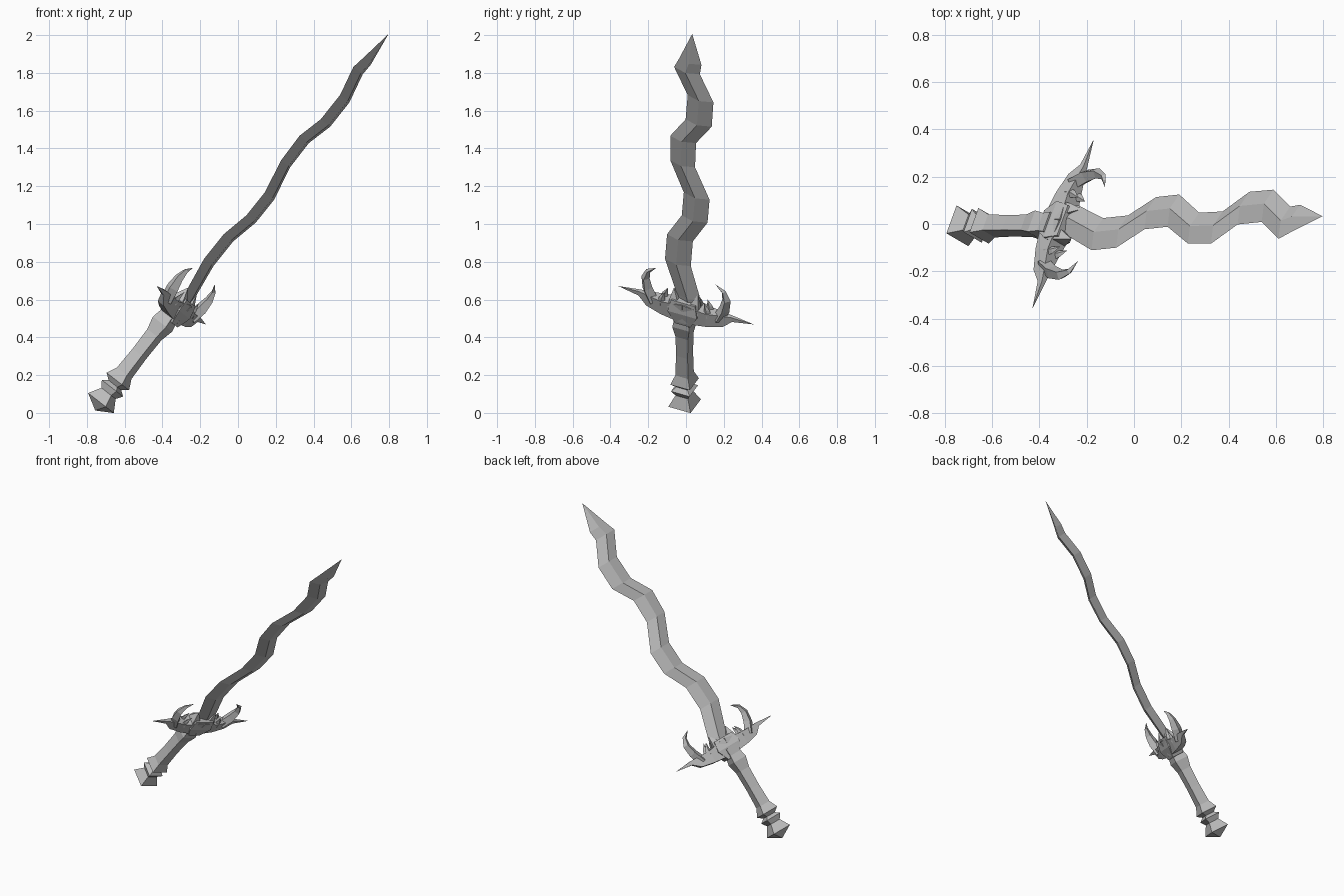
import bpy
import bmesh
from mathutils import Vector

cube = bpy.data.objects.get("Cube")
if cube:
    bpy.data.objects.remove(cube, do_unlink=True)

# One plain grey material for the whole sword
grey = bpy.data.materials.new("plain_grey")
grey.use_nodes = True
grey.diffuse_color = (0.5, 0.5, 0.5, 1)
grey.node_tree.nodes["Principled BSDF"].inputs["Base Color"].default_value = grey.diffuse_color

# Sword frame: along the blade, across its width, and through its thickness
centre = Vector((-0.30, 0, 0.57))
along = Vector((0.615, 0, 0.788)).normalized()
across = Vector((0.325, 0.91, -0.265))
across = (across - along * across.dot(along)).normalized()
through = along.cross(across)


def place(a, w, n):
    return centre + along * a + across * w + through * n


def loft(name, rings):
    """Skin a row of equal point rings, given as (along, across, through)."""
    bm = bmesh.new()
    loops = [[bm.verts.new(place(*p)) for p in ring] for ring in rings]
    for low, high in zip(loops, loops[1:]):
        for i in range(len(low)):
            j = (i + 1) % len(low)
            bm.faces.new((low[i], low[j], high[j], high[i]))
    bm.faces.new(loops[0])
    bm.faces.new(loops[-1])
    bmesh.ops.remove_doubles(bm, verts=bm.verts, dist=0.0005)
    bmesh.ops.dissolve_degenerate(bm, edges=bm.edges, dist=0.0005)
    bmesh.ops.recalc_face_normals(bm, faces=bm.faces)
    mesh = bpy.data.meshes.new(name)
    bm.to_mesh(mesh)
    bm.free()
    mesh.materials.append(grey)
    obj = bpy.data.objects.new(name, mesh)
    bpy.context.collection.objects.link(obj)


square = ((1, 1), (-1, 1), (-1, -1), (1, -1))
diamond = ((1, 0), (0, 1), (-1, 0), (0, -1))


def limb(name, side, stations, section, shift=0):
    """Tapered limb in the guard plane; stations are (across, along, half width, half depth)."""
    rings = []
    for i, (w, a, half, depth) in enumerate(stations):
        before = stations[max(i - 1, 0)]
        after = stations[min(i + 1, len(stations) - 1)]
        d = Vector((after[0] - before[0], after[1] - before[1])).normalized()
        rings.append([(a + d.x * half * u, side * (w - d.y * half * u), shift + depth * v)
                      for u, v in section])
    loft(name, rings)


# Wavy blade with a diamond section: (along, centre offset, half width, half depth)
blade = [
    (-0.04, 0.03, 0.06, 0.022), (0.06, 0.015, 0.07, 0.022),
    (0.268, -0.052, 0.075, 0.022), (0.435, -0.043, 0.075, 0.022),
    (0.587, 0.04, 0.075, 0.022), (0.743, 0.049, 0.075, 0.022),
    (0.93, -0.036, 0.072, 0.022), (1.092, -0.036, 0.075, 0.022),
    (1.23, 0.052, 0.076, 0.022), (1.394, 0.06, 0.075, 0.022),
    (1.555, -0.022, 0.075, 0.022), (1.62, -0.004, 0.065, 0.02),
    (1.807, 0.004, 0, 0),
]
# The blade leans slightly away from the grip axis
lean_across, lean_through = 0.01, 0.017
loft("blade", [[(a, w + a * lean_across + h * u, a * lean_through + t * v) for u, v in diamond]
               for a, w, h, t in blade])

# Square grip with collar and stepped pommel: (along, half side)
grip = [
    (-0.72, 0), (-0.67, 0.065), (-0.605, 0.036), (-0.571, 0.054),
    (-0.55, 0.032), (-0.525, 0.057), (-0.47, 0.037), (-0.34, 0.034),
    (-0.21, 0.036), (-0.14, 0.049), (-0.09, 0.041), (-0.04, 0.045),
]
loft("grip_and_pommel", [[(a, h * u - 0.014, h * v + 0.012) for u, v in square]
                         for a, h in grip])

# Guard block around the foot of the blade
loft("guard_block", [[(a, w * u, n * v) for u, v in square]
                     for a, w, n in ((-0.105, 0.045, 0.042), (-0.03, 0.085, 0.05), (0.04, 0.07, 0.038))])

# Each side of the guard: arm with end spike, curved hook and small teeth
for side, label in ((1, "left"), (-1, "right")):
    limb("guard_arm_" + label, side, [
        (0, -0.03, 0.06, 0.047), (0.13, -0.035, 0.042, 0.036),
        (0.215, -0.025, 0.035, 0.021), (0.27, -0.003, 0.014, 0.01), (0.395, 0, 0, 0)], square)
    limb("guard_hook_" + label, side, [
        (0.19, -0.03, 0.034, 0.036), (0.224, 0.045, 0.03, 0.036),
        (0.236, 0.11, 0.024, 0.025), (0.22, 0.16, 0.014, 0.013), (0.172, 0.195, 0, 0)], diamond)
    limb("guard_peak_" + label, side, [
        (0.055, -0.01, 0.035, 0.042), (0.062, 0.04, 0.022, 0.028), (0.07, 0.095, 0, 0)], square)
    for shift, face in ((0.02, "back"), (-0.02, "front")):
        limb("guard_tooth_" + face + "_" + label, side, [
            (0.135, -0.02, 0.026, 0.018), (0.13, 0.025, 0.016, 0.011), (0.115, 0.065, 0, 0)],
            diamond, shift)
